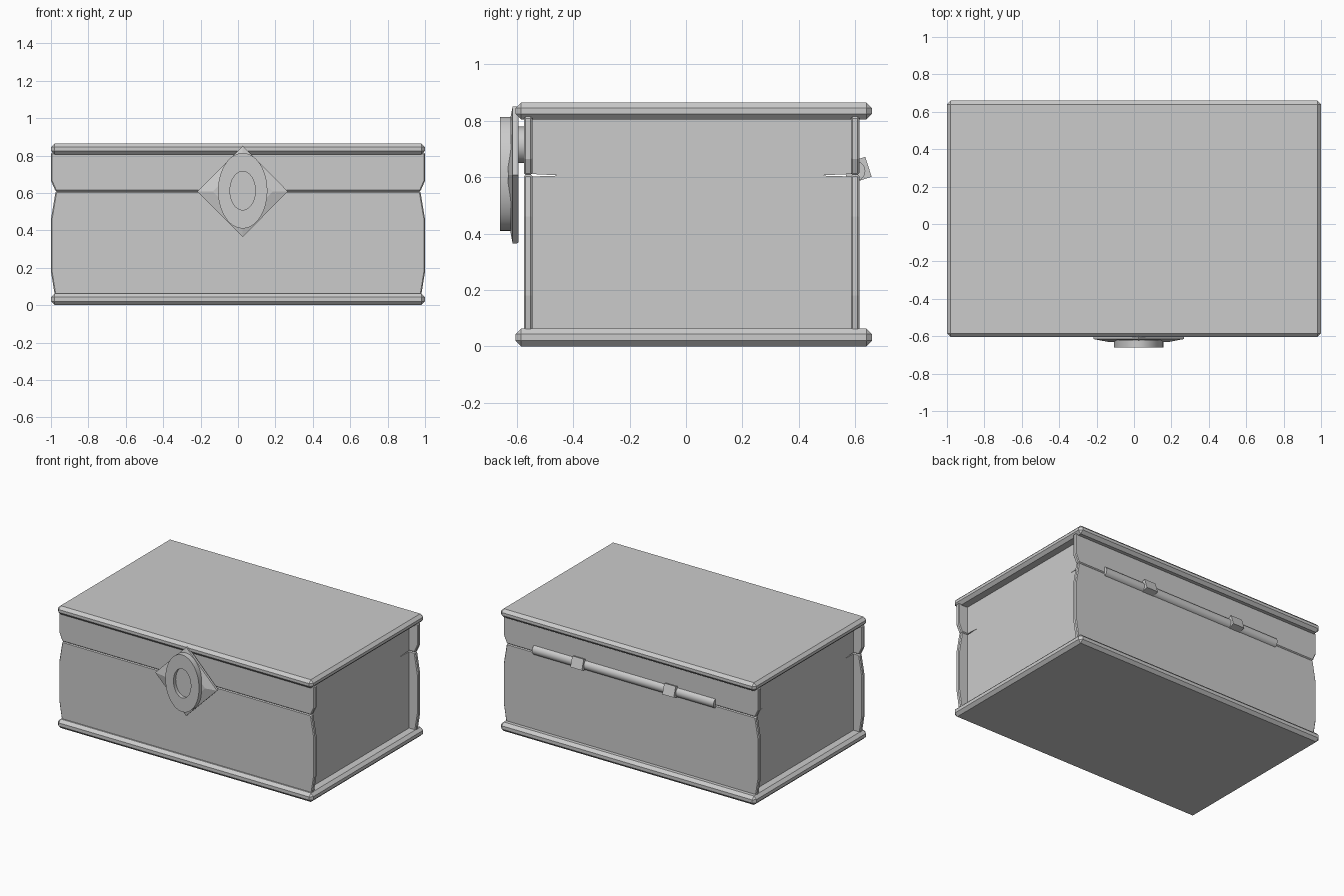
import bpy, bmesh, math
from mathutils import Matrix, Vector

if "Cube" in bpy.data.objects:
    bpy.data.objects.remove(bpy.data.objects["Cube"])


def finish(name, bm, bevel=0):
    bmesh.ops.recalc_face_normals(bm, faces=bm.faces)
    me = bpy.data.meshes.new(name)
    bm.to_mesh(me)
    bm.free()
    ob = bpy.data.objects.new(name, me)
    bpy.context.collection.objects.link(ob)
    if bevel:
        m = ob.modifiers.new("bevel", 'BEVEL')
        m.width = bevel
        m.segments = 1
    return ob


def box(name, lo, hi, bevel=0):
    bm = bmesh.new()
    size = [b - a for a, b in zip(lo, hi)]
    mid = [(a + b) / 2 for a, b in zip(lo, hi)]
    bmesh.ops.create_cube(bm, size=1, matrix=Matrix.Translation(mid) @ Matrix.Diagonal((*size, 1)))
    return finish(name, bm, bevel)


def prism(name, points, vec, bevel=0):
    bm = bmesh.new()
    face = bm.faces.new([bm.verts.new(p) for p in points])
    ext = bmesh.ops.extrude_face_region(bm, geom=[face], use_keep_orig=True)
    moved = [g for g in ext["geom"] if isinstance(g, bmesh.types.BMVert)]
    bmesh.ops.translate(bm, verts=moved, vec=Vector(vec))
    return finish(name, bm, bevel)


def turned(name, rings, n, cx, cz, smooth=False):
    """Stack of (x radius, z radius, y) loops about the y axis, capped at both ends."""
    bm = bmesh.new()
    loops = []
    for rx, rz, y in rings:
        loops.append([bm.verts.new((cx + rx * math.cos(2 * math.pi * i / n), y,
                                    cz + rz * math.sin(2 * math.pi * i / n))) for i in range(n)])
    for a, b in zip(loops, loops[1:]):
        for i in range(n):
            j = (i + 1) % n
            bm.faces.new((a[i], a[j], b[j], b[i]))
    bm.faces.new(loops[0])
    bm.faces.new(loops[-1])
    ob = finish(name, bm)
    if smooth:
        shade(ob)
    return ob


def shade(ob):
    bpy.ops.object.select_all(action='DESELECT')
    ob.select_set(True)
    bpy.context.view_layer.objects.active = ob
    bpy.ops.object.shade_smooth_by_angle(angle=math.radians(30))


# Base and lid slabs
box("base_slab", (-1, -0.605, 0), (1, 0.66, 0.063), 0.02)
box("lid_slab", (-1, -0.605, 0.805), (1, 0.66, 0.865), 0.02)

# Inset body, with a tapering slit at each end of the lid seam
body = [(-0.56, 0.05), (0.60, 0.05), (0.60, 0.602), (0.47, 0.606), (0.60, 0.612),
        (0.60, 0.82), (-0.56, 0.82), (-0.56, 0.612), (-0.44, 0.606), (-0.56, 0.602)]
prism("body", [(-0.93, y, z) for y, z in body], (1.86, 0, 0))

# Front and back panels with waisted side outlines
lower = [(0.98, 0.055), (1.0, 0.18), (1.0, 0.46), (0.975, 0.609)]
upper = [(0.975, 0.609), (1.0, 0.665), (1.0, 0.815)]
for side, y in (("front", -0.575), ("back", 0.585)):
    for part, half in (("lower", lower), ("upper", upper)):
        outline = half + [(-x, z) for x, z in reversed(half)]
        prism(f"{side}_{part}_panel", [(x, y, z) for x, z in outline], (0, 0.03, 0), 0.006)

# Lock: mounting post, diamond plate and oval ring
turned("lock_post", [(0.065, 0.065, -0.57), (0.065, 0.065, -0.60)], 16, 0.03, 0.715, True)
turned("lock_plate", [(0.235, 0.24, -0.594), (0.242, 0.243, -0.602),
                      (0.242, 0.243, -0.615), (0.16, 0.16, -0.631)], 4, 0.025, 0.608)
turned("lock_ring", [(0.132, 0.202, -0.62), (0.132, 0.202, -0.66),
                     (0.068, 0.103, -0.66), (0.068, 0.103, -0.635)], 48, 0.025, 0.612, True)

# Hinge rod and clips on the back
bm = bmesh.new()
bmesh.ops.create_cone(bm, cap_ends=True, segments=24, radius1=0.036, radius2=0.036, depth=1.42,
                      matrix=Matrix.Translation((0.05, 0.60, 0.622)) @ Matrix.Rotation(math.pi / 2, 4, 'Y'))
shade(finish("hinge_rod", bm))
for x in (-0.32, 0.40):
    clip = box("hinge_clip", (-0.045, -0.035, -0.037), (0.045, 0.035, 0.037))
    clip.location = (x, 0.614, 0.626)
    clip.rotation_euler.x = math.radians(18)
